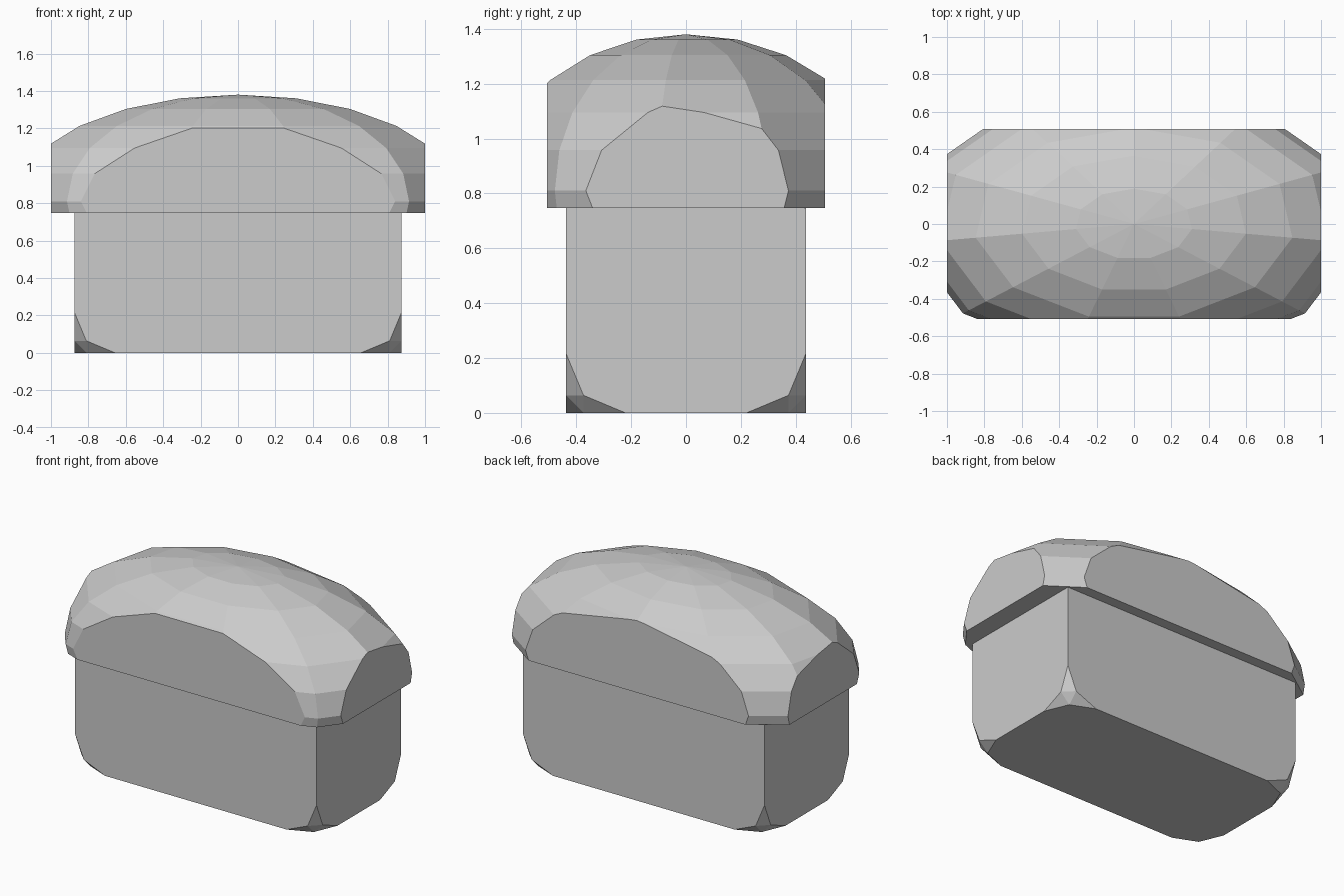
import bpy
import bmesh
from mathutils import Matrix, Vector

default = bpy.data.objects.get("Cube")
if default:
    bpy.data.objects.remove(default, do_unlink=True)

grey = bpy.data.materials.new("plain grey")
grey.use_nodes = True
colour = (0.6, 0.6, 0.6, 1)
grey.diffuse_color = colour
grey.node_tree.nodes["Principled BSDF"].inputs["Base Color"].default_value = colour

RIM = 0.747            # underside of the lid
HALF = Vector((0.875, 0.4375))


def finish(bm, name):
    bmesh.ops.recalc_face_normals(bm, faces=bm.faces)
    mesh = bpy.data.meshes.new(name)
    bm.to_mesh(mesh)
    bm.free()
    mesh.materials.append(grey)
    obj = bpy.data.objects.new(name, mesh)
    bpy.context.collection.objects.link(obj)
    return obj


def slice_off(bm, point, normal):
    """Remove everything beyond a plane and cap the opening."""
    cut = bmesh.ops.bisect_plane(
        bm, geom=bm.verts[:] + bm.edges[:] + bm.faces[:], dist=1e-5,
        plane_co=point, plane_no=normal, clear_outer=True)
    edges = [e for e in cut["geom_cut"] if isinstance(e, bmesh.types.BMEdge)]
    bmesh.ops.contextual_create(bm, geom=edges)


# Domed lid: a faceted ellipsoid trimmed flat on four sides and underneath
bm = bmesh.new()
bmesh.ops.create_uvsphere(
    bm, u_segments=11, v_segments=12, radius=1,
    matrix=Matrix.Translation((0, 0, 0.81)) @ Matrix.Diagonal((1.21, 0.73, 0.57, 1)))
slice_off(bm, (0, 0, RIM), (0, 0, -1))
for side in (-1, 1):
    slice_off(bm, (side, 0, 0), (side, 0, 0))
    slice_off(bm, (0, side * 0.507, 0), (0, side, 0))
finish(bm, "domed_lid")

# Base: a box whose four bottom corners are faceted off
bm = bmesh.new()
far, near = 0.217, 0.064
corner = [(far, 0, 0), (0, far, 0), (0, 0, far),
          (near, near, 0), (near, 0, near), (0, near, near), (0, 0, RIM)]
for sx in (-1, 1):
    for sy in (-1, 1):
        for dx, dy, z in corner:
            bm.verts.new((sx * (HALF.x - dx), sy * (HALF.y - dy), z))
bmesh.ops.convex_hull(bm, input=bm.verts)
bmesh.ops.dissolve_limit(bm, angle_limit=0.01, verts=bm.verts, edges=bm.edges)
finish(bm, "base_box")
